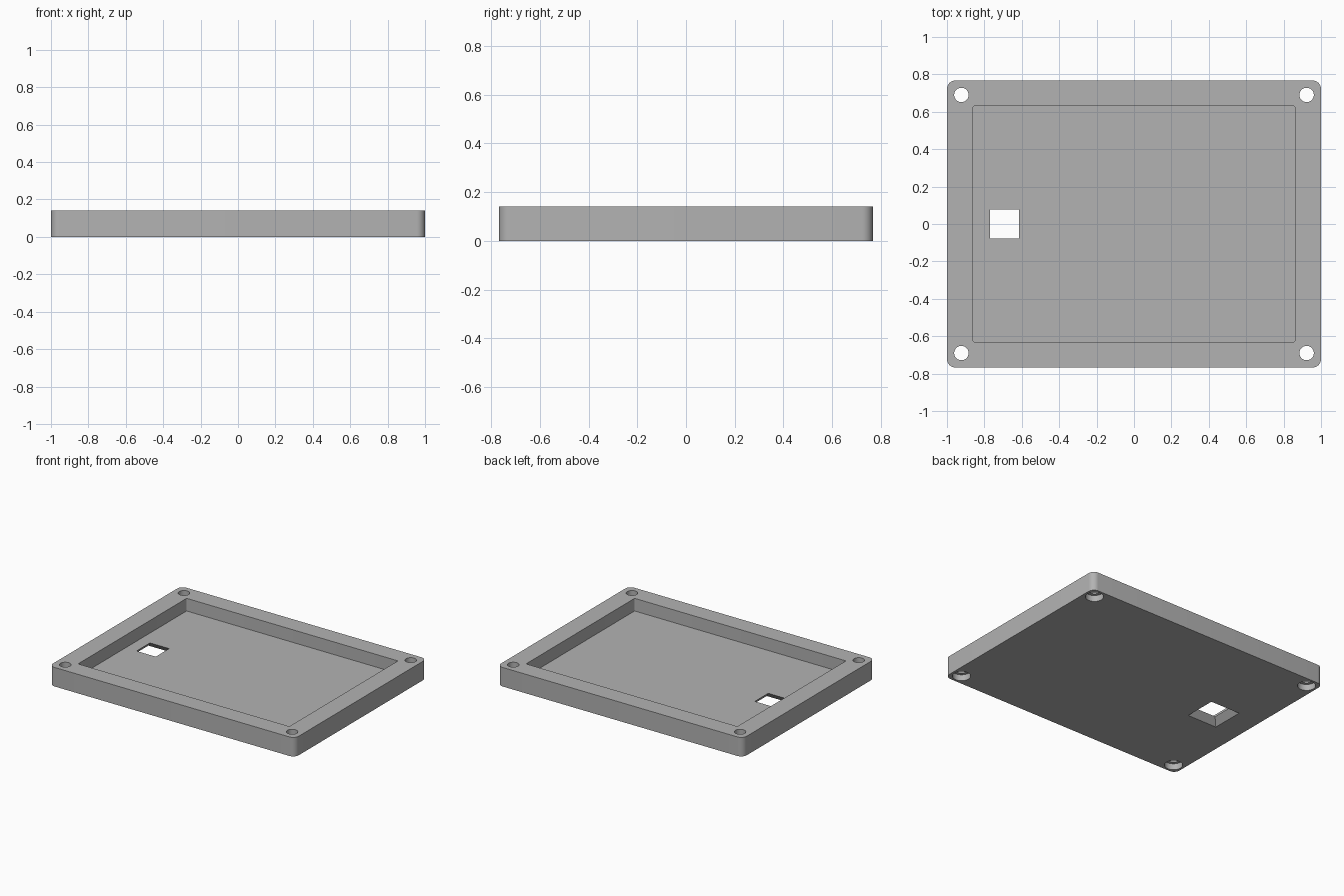
import bpy
import bmesh
from math import sin, cos, pi, radians

if "Cube" in bpy.data.objects:
    bpy.data.objects.remove(bpy.data.objects["Cube"], do_unlink=True)

HX, HY, TOP, FLOOR = 1.0, 0.767, 0.14, 0.047

grey = bpy.data.materials.new("plain_grey")
grey.use_nodes = True
grey.diffuse_color = (0.45, 0.45, 0.45, 1)
grey.node_tree.nodes["Principled BSDF"].inputs["Base Color"].default_value = grey.diffuse_color


def rounded_rect(hx, hy, r, steps=8):
    """Counter-clockwise outline of a rectangle with rounded corners."""
    points = []
    for i, (sx, sy) in enumerate(((1, 1), (-1, 1), (-1, -1), (1, -1))):
        for k in range(steps + 1):
            a = (i + k / steps) * pi / 2
            points.append((sx * (hx - r) + r * cos(a), sy * (hy - r) + r * sin(a)))
    return points


def circle(r, sides=40):
    return [(r * cos(2 * pi * i / sides), r * sin(2 * pi * i / sides)) for i in range(sides)]


def square(h):
    return [(h, h), (-h, h), (-h, -h), (h, -h)]


def loft(name, sections, centre=(0, 0)):
    """Closed solid through (outline, z) sections with matching point counts."""
    bm = bmesh.new()
    rings = [[bm.verts.new((x + centre[0], y + centre[1], z)) for x, y in outline]
             for outline, z in sections]
    n = len(rings[0])
    for low, high in zip(rings, rings[1:]):
        for i in range(n):
            j = (i + 1) % n
            bm.faces.new((low[i], low[j], high[j], high[i]))
    bm.faces.new(rings[0][::-1])
    bm.faces.new(rings[-1])
    mesh = bpy.data.meshes.new(name)
    bm.to_mesh(mesh)
    bm.free()
    mesh.materials.append(grey)
    obj = bpy.data.objects.new(name, mesh)
    bpy.context.collection.objects.link(obj)
    return obj


def prism(name, outline, z0, z1, centre=(0, 0)):
    return loft(name, [(outline, z0), (outline, z1)], centre)


# Tray body
tray = prism("tray", rounded_rect(HX, HY, 0.045), 0, TOP)

# Shallow recess
cutters = [prism("recess_cutter", rounded_rect(0.86, 0.631, 0.008, 4), FLOOR, TOP + 0.1)]

# Square window in the floor, flared toward the underside
flare = (0.12 - 0.078) / FLOOR
cutters.append(loft("window_cutter",
                    [(square(0.12 + flare * 0.02), -0.02), (square(0.078), FLOOR),
                     (square(0.078), FLOOR + 0.02)], (-0.693, 0)))

# Corner screw holes, counterbored from below
for sx in (-1, 1):
    for sy in (-1, 1):
        cutters.append(loft("screw_cutter",
                            [(circle(0.061), -0.02), (circle(0.061), 0.045),
                             (circle(0.0385), 0.045), (circle(0.0385), TOP + 0.02)],
                            (sx * 0.923, sy * 0.69)))

bpy.ops.object.select_all(action="DESELECT")
bpy.context.view_layer.objects.active = tray
tray.select_set(True)
for cutter in cutters:
    cutter.hide_render = True
    mod = tray.modifiers.new("cut", "BOOLEAN")
    mod.operation, mod.solver, mod.object = "DIFFERENCE", "EXACT", cutter
    bpy.ops.object.modifier_apply(modifier=mod.name)
    bpy.data.objects.remove(cutter, do_unlink=True)

bpy.ops.object.shade_smooth_by_angle(angle=radians(30))
